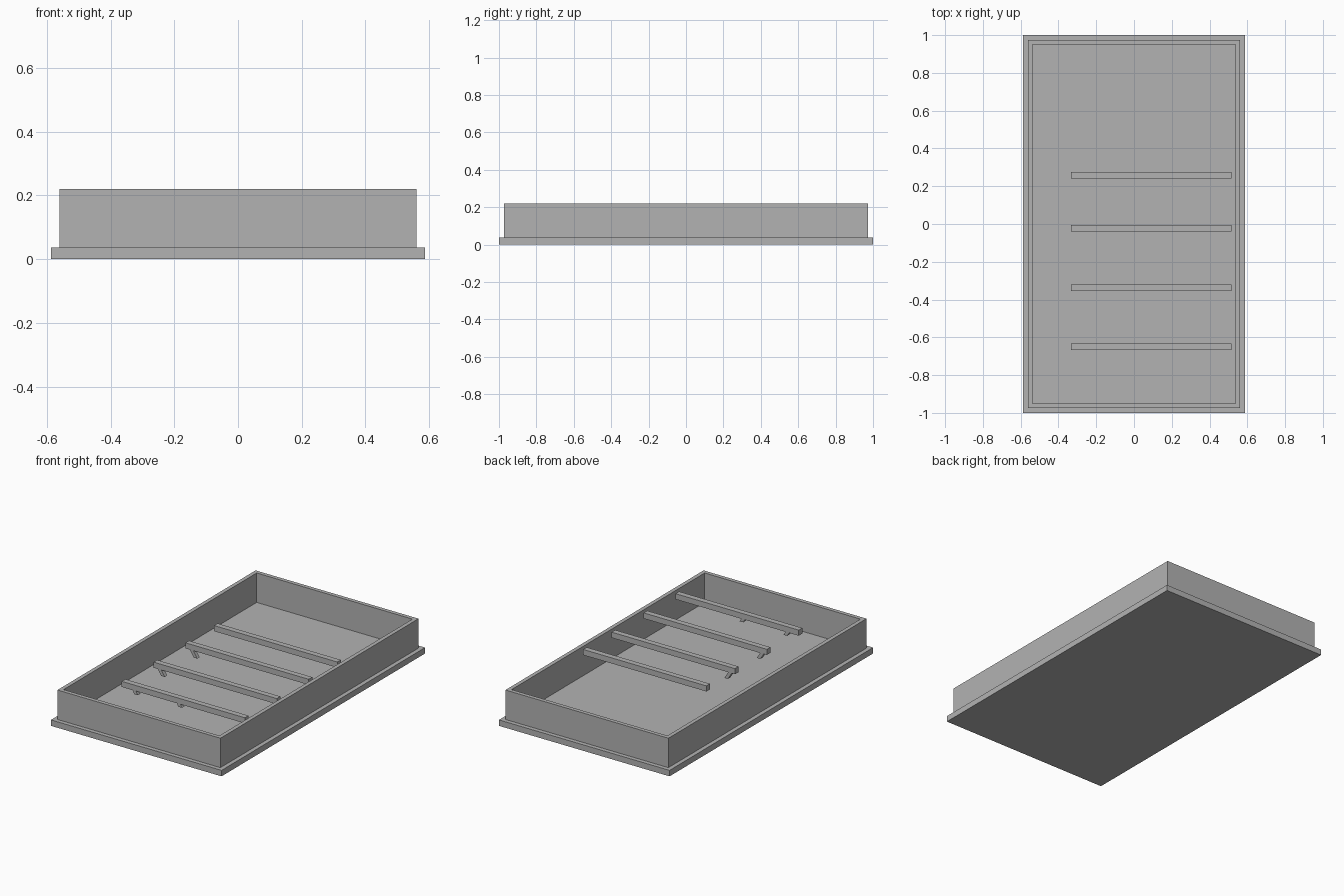
import bpy
import bmesh
from mathutils import Matrix, Vector

old = bpy.data.objects.get("Cube")
if old:
    bpy.data.objects.remove(old, do_unlink=True)

# Single plain grey
grey = bpy.data.materials.new("plain_grey")
grey.use_nodes = True
colour = (0.45, 0.45, 0.45, 1)
grey.diffuse_color = colour
grey.node_tree.nodes["Principled BSDF"].inputs["Base Color"].default_value = colour


def add_object(name, bm):
    bmesh.ops.recalc_face_normals(bm, faces=bm.faces[:])
    mesh = bpy.data.meshes.new(name)
    bm.to_mesh(mesh)
    bm.free()
    mesh.materials.append(grey)
    obj = bpy.data.objects.new(name, mesh)
    bpy.context.collection.objects.link(obj)
    return obj


def box_mesh(low, high):
    low, high = Vector(low), Vector(high)
    bm = bmesh.new()
    matrix = Matrix.Translation((low + high) / 2) @ Matrix.Diagonal((*(high - low), 1))
    bmesh.ops.create_cube(bm, size=1, matrix=matrix)
    return bm


HALF_X, FLOOR, TOP = 0.587, 0.037, 0.22
LEDGE, WALL = 0.037, 0.035

# Base plate with a raised rim: two insets, then the ring is pulled up
bm = box_mesh((-HALF_X, -1, 0), (HALF_X, 1, FLOOR))
top = max(bm.faces, key=lambda f: f.calc_center_median().z)
bmesh.ops.inset_region(bm, faces=[top], thickness=LEDGE)
ring = bmesh.ops.inset_region(bm, faces=[top], thickness=WALL)["faces"]
raised = bmesh.ops.extrude_face_region(bm, geom=ring)["geom"]
bmesh.ops.translate(bm, vec=(0, 0, TOP - FLOOR),
                    verts=[v for v in raised if isinstance(v, bmesh.types.BMVert)])
add_object("tray", bm)

# Crossbars fixed to one wall
BAR_START, BAR_END = -0.333, HALF_X - LEDGE - WALL
BAR_LOW, BAR_HIGH, BAR_W = 0.183, 0.218, 0.035
bars = [0.258, -0.023, -0.337, -0.65]
for i, y in enumerate(bars, 1):
    add_object(f"crossbar_{i}", box_mesh((BAR_START, y - BAR_W / 2, BAR_LOW),
                                         (BAR_END, y + BAR_W / 2, BAR_HIGH)))

# Small slanted pegs hanging under the bars: bar index, x, drop
pegs = [(1, -0.3, 0.045), (2, -0.3, 0.04), (3, -0.255, 0.025), (3, 0.05, 0.022)]
for i, (bar, x, drop) in enumerate(pegs, 1):
    y = bars[bar]
    bm = box_mesh((x - 0.012, y - 0.012, BAR_LOW - drop), (x + 0.012, y + 0.012, BAR_LOW + 0.005))
    for v in bm.verts:
        if v.co.z < BAR_LOW:
            v.co.x += drop * 0.7
    add_object(f"peg_{i}", bm)
